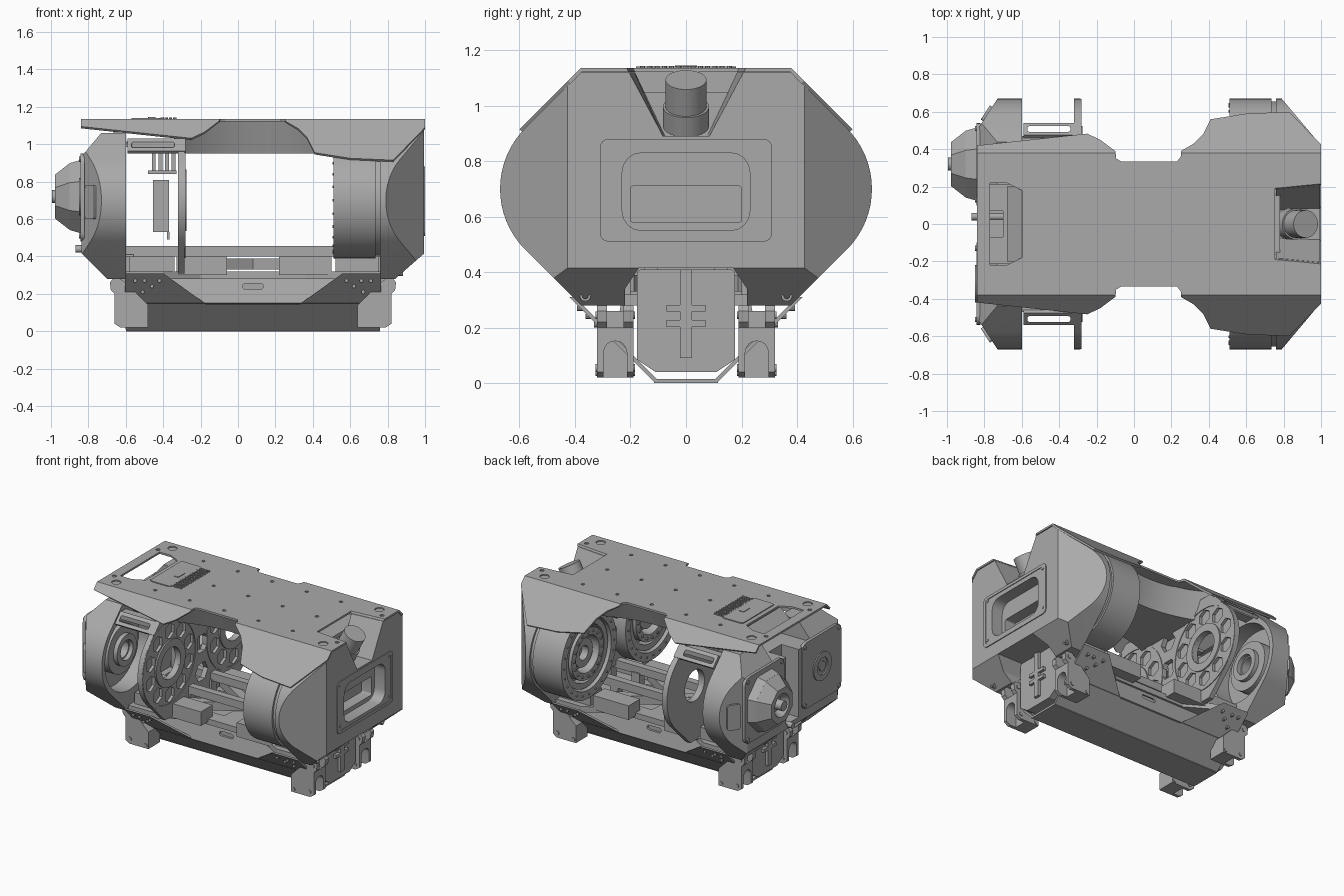
import bpy, bmesh
from math import sin, cos, pi, radians

if "Cube" in bpy.data.objects:
    bpy.data.objects.remove(bpy.data.objects["Cube"])

grey = bpy.data.materials.new("machined_grey")
grey.use_nodes = True
grey.diffuse_color = (.4, .4, .4, 1)
grey.node_tree.nodes["Principled BSDF"].inputs["Base Color"].default_value = (.4, .4, .4, 1)
SIDES = (1, -1)
HIP_Y, HIP_Z, HIP_R = .36, .7, .31
MID_X = .08


def finish(name, bm):
    bmesh.ops.recalc_face_normals(bm, faces=bm.faces)
    mesh = bpy.data.meshes.new(name)
    bm.to_mesh(mesh)
    bm.free()
    mesh.materials.append(grey)
    ob = bpy.data.objects.new(name, mesh)
    bpy.context.collection.objects.link(ob)
    return ob


def place(axis, u, v, w):
    return {"x": (w, u, v), "y": (u, w, v), "z": (u, v, w)}[axis]


def prism(name, axis, pts, a, b, taper=(1, 1), planes=()):
    """Extrude a 2D outline along an axis; planes trim the corners."""
    bm = bmesh.new()
    us, vs = zip(*pts)
    cu, cv = (min(us) + max(us)) / 2, (min(vs) + max(vs)) / 2
    lo = [bm.verts.new(place(axis, u, v, a)) for u, v in pts]
    hi = [bm.verts.new(place(axis, cu + (u - cu) * taper[0], cv + (v - cv) * taper[1], b)) for u, v in pts]
    bm.faces.new(lo)
    bm.faces.new(hi[::-1])
    for i in range(len(pts)):
        bm.faces.new((lo[i - 1], lo[i], hi[i], hi[i - 1]))
    for co, no in planes:
        geom = bm.verts[:] + bm.edges[:] + bm.faces[:]
        bmesh.ops.bisect_plane(bm, geom=geom, plane_co=co, plane_no=no, clear_outer=True)
        bmesh.ops.holes_fill(bm, edges=[e for e in bm.edges if e.is_boundary])
    return finish(name, bm)


def ngon(u, v, r, n=32, turn=0):
    return [(u + r * cos(turn + 2 * pi * i / n), v + r * sin(turn + 2 * pi * i / n)) for i in range(n)]


def rect(u0, u1, v0, v1, r=0):
    if not r:
        return [(u0, v0), (u1, v0), (u1, v1), (u0, v1)]
    corners = ((u1 - r, v1 - r), (u0 + r, v1 - r), (u0 + r, v0 + r), (u1 - r, v0 + r))
    return [(u + r * cos(pi * (k / 2 + j / 8)), v + r * sin(pi * (k / 2 + j / 8)))
            for k, (u, v) in enumerate(corners) for j in range(5)]


def box(name, x0, x1, y0, y1, z0, z1):
    return prism(name, "z", rect(x0, x1, y0, y1), z0, z1)


def cut(ob, *cutters):
    for c in cutters:
        mod = ob.modifiers.new("cut", "BOOLEAN")
        mod.operation, mod.object, mod.solver = "DIFFERENCE", c, "EXACT"
    bake(ob)
    for c in cutters:
        bpy.data.objects.remove(c)
    return ob


def bake(ob):
    dg = bpy.context.evaluated_depsgraph_get()
    dg.update()
    mesh = bpy.data.meshes.new_from_object(ob.evaluated_get(dg))
    ob.modifiers.clear()
    ob.data = mesh


def ring(name, axis, u, v, r, hole, a, b, n=40):
    return cut(prism(name, axis, ngon(u, v, r, n), a, b),
               prism("hole", axis, ngon(u, v, hole, n), a - .05, b + .05))


def both(half):
    return half + [(-u, v) for u, v in reversed(half)]


def both_v(half):
    return half + [(u, -v) for u, v in reversed(half)]


def hull(top, bottom, r=HIP_R):
    """Twin-hip outline: two circles wrapped by 45 degree tangents."""
    lean = r * 2 ** .5
    arc = [(HIP_Y + r * cos(radians(t)), HIP_Z + r * sin(radians(t))) for t in range(45, -46, -5)]
    return both([(HIP_Y + HIP_Z + lean - top, top)] + arc + [(bottom + lean + HIP_Y - HIP_Z, bottom)])


# Nose housing with planed corners
nose_planes = [((.79, s * .67, 0), (.25, s * .21, 0)) for s in SIDES] + [((.84, 0, .28), (.14, 0, -.16))]
nose = prism("nose_housing", "x", hull(1.12, .28), .76, .994, planes=nose_planes)


def notch():
    return prism("notch", "z", both_v([(.76, .075), (1.02, .085)]), .89, 1.16, taper=(1.05, 2.7))


arch = both([(.22, .2), (.22, .34), (.17, .415)])
cut(nose, notch(), prism("arch", "x", arch, .7, 1.1),
    prism("recess", "x", rect(-.23, .23, .55, .83, .07), .91, 1.05),
    prism("slot", "x", rect(-.2, .2, .58, .71, .01), .83, 1.05))
cut(prism("nose_frame", "x", rect(-.31, .31, .51, .88, .03), .98, 1),
    prism("opening", "x", rect(-.29, .29, .53, .86, .02), .995, 1.1),
    prism("opening", "x", rect(-.23, .23, .55, .83, .07), .9, 1.1))
for name, r, low, high in (("sensor_puck", .074, -.13, .06), ("sensor_collar", .083, -.13, -.05)):
    puck = prism(name, "z", ngon(0, 0, r), low, high)
    puck.location = (.89, 0, 1.04)
    puck.rotation_euler.y = radians(28)
for s in SIDES:
    for z in (.56, .85):
        prism("frame_screw", "x", ngon(s * .275, z, .011, 12), .98, .999)
    for z, x in ((1.09, .97), (.315, .87)):
        ring("corner_bolt", "x", s * .363, z, .02, .011, x - .06, x + .012, 16)

# Front hip drums with flanged faces
box("drum_bridge", .62, .78, -.3, .3, .42, 1.05)
for s in SIDES:
    y = s * HIP_Y
    ring("hip_drum", "x", y, HIP_Z, HIP_R, .25, .51, .735, 64)
    prism("drum_seam", "x", ngon(y, HIP_Z, .295, 64), .6, .77)
    ring("drum_outer_ring", "x", y, HIP_Z, .24, .2, .53, .61)
    ring("drum_inner_ring", "x", y, HIP_Z, .18, .13, .52, .61)
    ring("drum_hub", "x", y, HIP_Z, .1, .05, .55, .61)
    for u, v in ngon(y, HIP_Z, .155, 16):
        prism("hub_bolt", "x", ngon(u, v, .01, 8), .512, .53)
    for u, v in ngon(y, HIP_Z, .28, 24):
        prism("rim_bolt", "x", ngon(u, v, .007, 8), .504, .52)
for y in (-.1, 0, .1):
    ring("bridge_cell", "x", y, .7 + abs(y), .055, .04, .58, .63, 6)

# Ribbed bulkhead
bulkhead = prism("bulkhead", "x", hull(1.07, .31), -.32, -.285)
holes = [prism("hole", "x", ngon(0, z, .07, 6), -.4, -.2) for z in (.5, .7, .9)]
for s in SIDES:
    holes.append(prism("hole", "x", ngon(s * HIP_Y, HIP_Z, .11), -.4, -.2))
    holes += [prism("pocket", "x", ngon(u, v, .055, 6, pi / 6), -.305, -.2)
              for u, v in ngon(s * HIP_Y, HIP_Z, .225, 10, pi / 10)]
cut(bulkhead, *holes)
for s in SIDES:
    ring("bulkhead_ring", "x", s * HIP_Y, HIP_Z, .165, .11, -.31, -.275)
    ring("bulkhead_rim", "x", s * HIP_Y, HIP_Z, .309, .285, -.315, -.28, 64)

# Rear housing, hollowed, with motors inside
rear_planes = [((-.73, s * .67, 0), (-.17, s * .11, 0)) for s in SIDES]
rear_planes += [((-.7, 0, .28), (-.14, 0, -.14)), ((-.74, 0, 1.05), (-.12, 0, .1))]
rear = prism("rear_housing", "x", hull(1.06, .28), -.836, -.6, planes=rear_planes)
cut(rear, prism("arch", "x", arch, -1, -.5), box("gap", -1, -.7, -.07, .07, .45, 1.2),
    box("gap", -1, -.5, -.21, .21, .93, 1.2),
    *[prism("well", "x", ngon(s * HIP_Y, HIP_Z, .275, 48), -.72, -.5) for s in SIDES])
for s in SIDES:
    ring("rear_motor", "x", s * HIP_Y, HIP_Z, .17, .06, -.74, -.65)
    ring("motor_cap", "x", s * HIP_Y, HIP_Z, .11, .07, -.74, -.62)
    prism("end_panel", "x", rect(s * .32 - .22, s * .32 + .22, .48, .95, .05), -.82, -.842)
    for u, v in rect(s * .32 - .19, s * .32 + .19, .51, .92):
        prism("panel_bolt", "x", ngon(u, v, .014, 12), -.83, -.85)
    side = prism("side_plate", "y", rect(-.045, .045, .6, .78, .015), -.012, .012)
    side.location = (-.785, s * .59, 0)
    side.rotation_euler.z = s * radians(57)

# Tapered end cap on one panel, ring on the other
oct_turn = pi / 8
prism("cap_base", "x", ngon(.32, .72, .215, 8, oct_turn), -.83, -.9, (.9, .9))
cap = prism("cap_cone", "x", ngon(.32, .72, .193, 8, oct_turn), -.9, -.978, (.66, .66))
cut(cap, prism("dish", "x", ngon(.32, .72, .055), -.93, -1, (1.7, 1.7)))
prism("cap_knob", "x", ngon(.32, .72, .035, 20), -.92, -.995)
ring("panel_ring", "x", -.32, .72, .1, .06, -.85, -.83)
prism("panel_hub", "x", ngon(-.32, .72, .035, 20), -.83, -.85)
prism("rear_button", "x", ngon(.04, .44, .02, 16), -.7, -.87)

# Folded roof sheet with waist cutouts
edge = [(-.84, .42), (-.25, .483), (-.18, .45), (-.1, .39), (-.095, .35), (-.07, .335), (.23, .335),
        (.25, .36), (.25, .39), (.32, .43), (.37, .48), (.41, .56), (.6, .59), (.83, .6), (1, .425)]
FOLD, ROOF = .38, 1.135
bm = bmesh.new()
rows = []
for x, y in edge:
    f = min(y, FOLD)
    rows.append([bm.verts.new(p) for p in
                 ((x, -y, ROOF + f - y), (x, -f, ROOF), (x, f, ROOF), (x, y, ROOF + f - y))])
for a, b in zip(rows, rows[1:]):
    for i in range(3):
        bm.faces.new((a[i], b[i], b[i + 1], a[i + 1]))
bmesh.ops.remove_doubles(bm, verts=bm.verts, dist=1e-5)
bmesh.ops.dissolve_degenerate(bm, edges=bm.edges, dist=1e-5)
roof = finish("roof_sheet", bm)
if sum(p.normal.z for p in roof.data.polygons) < 0:
    roof.data.flip_normals()
sheet = roof.modifiers.new("thickness", "SOLIDIFY")
sheet.thickness, sheet.offset = .014, -1
bake(roof)
cut(roof, notch(), prism("window", "z", both_v([(-.77, .22), (-.68, .22), (-.6, .18)]), 1, 1.2),
    *[prism("screw_hole", "z", ngon(-.46 + .27 * i, y, .012, 12), 1.127, 1.2)
      for i in range(5) for y in (-.27, 0, .27)],
    *[prism("boss_hole", "z", ngon(x, s * y, r, 24), 1.127, 1.2) for s in SIDES
      for x, y, r in ((.89, .315, .031), (-.735, .315, .031), (.955, .25, .014), (-.8, .245, .014))])
prism("window_sill", "y", [(-.68, 1.05), (-.6, 1.12), (-.6, 1.1), (-.68, 1.03)], -.2, .2)

# Roof hatch with grip studs
prism("roof_hatch", "z", both_v([(-.57, .17), (-.55, .18), (-.42, .18), (-.4, .165)]), 1.13, 1.141)
prism("hatch_latch", "z", rect(-.48, -.44, -.04, .04, .01), 1.135, 1.145)
for i in range(4):
    for j in range(13):
        prism("grip_stud", "z", ngon(-.405 + .022 * i, (j - 6) * .026, .009, 8), 1.13, 1.143)

# Scooped spine beam beneath the roof
scoop = [(MID_X + .42 * t / 6, .25 + .13 * (t / 6) ** 2) for t in range(-6, 7)]
prism("spine_beam", "z", both_v(scoop), 1.125, .95, (1, .75))

# Tilted side grab handles
for s in SIDES:
    bar = [(s * .475, 1.03), (s * .54, .965), (s * .525, .95), (s * .46, 1.015)]
    cut(prism("grab_handle", "x", bar, -.59, -.28),
        prism("grip", "z", rect(-.57, -.34, s * .508 - .015, s * .508 + .015, .01), .9, 1.1))
    box("handle_arm", -.6, -.3, *sorted((s * .4, s * .47)), .985, 1.015)

# Electronics behind the bulkhead
box("circuit_box", -.455, -.37, -.1, .1, .53, .81)
box("circuit_stem", -.38, -.365, -.03, .03, .49, .53)
box("connector_block", -.48, -.33, -.12, .12, .84, .86)
for i in range(4):
    box("connector_pin", -.46 + .035 * i, -.44 + .035 * i, -.1, .1, .86, .97)

# Belly tray: flat keel and 45 degree flared ears
box("tray_keel", -.6, .76, -.115, .115, 0, .015)
ear = [(-.6, 0), (-.605, .31), (-.4, .31), (-.17, .145)]
for s in SIDES:
    wall = prism("tray_wall", "y", ear + [(2 * MID_X - x, z) for x, z in reversed(ear)], 0, .014)
    for v in wall.data.vertices:
        v.co.y = s * (.11 + v.co.z - v.co.y * 1.4)
    for end in SIDES:
        for dx, z in ((.5, .27), (.54, .24), (.58, .27), (.59, .21), (.63, .27)):
            prism("tray_bolt", "y", ngon(MID_X + end * dx, z, .01, 10),
                  s * (.1 + z), s * (.122 + z))
    slope = [(s * .2, .14), (s * .262, .15), (s * .235, .28), (s * .2, .28)]
    cut(prism("chassis_rail", "x", slope, -.6, .75),
        prism("status_slot", "y", rect(.025, .135, .225, .255, .014), s * .23, s * .3))
    for x0, x1 in ((-.58, -.34), (-.32, -.06), (.22, .5), (.52, .75)):
        box("floor_block", x0, x1, *sorted((s * .2, s * .33)), .3, .4)
    brace = box("cross_brace", -.4, .4, -.03, .03, .33, .39)
    brace.location.x = MID_X
    brace.rotation_euler.z = s * radians(32)

# Floor deck and battery
deck = both_v([(-.62, .37), (-.4, .37), (-.2, .25), (.36, .25), (.56, .37), (.78, .37)])
cut(prism("floor_deck", "z", deck, .28, .32),
    *[prism("bay", "z", rect(x, x + .26, -.15, .15, .03), .27, .4) for x in (-.26, .16)])
prism("battery_case", "x", both([(.1, .04), (.175, .09), (.175, .26), (.16, .28)]), -.62, .79)
for x0, x1, end in ((-.64, -.56, -.66), (.72, .8, .82)):
    prism("battery_cap", "x", both([(.11, .04), (.177, .085), (.177, .4), (.165, .41)]), x0, x1)
    a, b = sorted((end, (x0 + x1) / 2))
    box("cap_rib", a, b, -.022, .022, .09, .41)
    for z in (.215, .27):
        box("cap_grip", a, b, -.07, .07, z - .012, z + .012)
for s in SIDES:
    box("floor_rail", -.6, .74, *sorted((s * .1, s * .15)), .4, .455)
    for x in (-.53, -.3, .46, .68):
        box("rail_post", x - .03, x + .03, *sorted((s * .09, s * .15)), .28, .41)

# Four mounting feet
foot = [(-.66, .04), (-.63, .02), (-.48, .02), (-.48, .14), (-.55, .21), (-.6, .26),
        (-.63, .28), (-.67, .28), (-.685, .26), (-.68, .22), (-.66, .2)]
for s in SIDES:
    for end in SIDES:
        def along(x):
            return MID_X + end * (MID_X - x)
        y0, y1 = sorted((s * .19, s * .32))
        mid = s * .255
        arch_top = [(mid + .042 * cos(t * pi / 8), .11 + .042 * sin(t * pi / 8)) for t in range(9)]
        cut(prism("mount_foot", "y", [(along(x), z) for x, z in foot], y0, y1),
            prism("channel", "x", [(mid + .042, .01)] + arch_top + [(mid - .042, .01)], along(-.7), along(-.58)),
            box("clevis", *sorted((along(-.72), along(-.6))), mid - .03, mid + .03, .2, .3))
        for x, z in ((-.65, .245), (-.625, .055), (-.5, .04)):
            for y in (y0, y1):
                prism("foot_pin", "y", ngon(along(x), z, .014, 16), y - .006, y + .006)

for ob in bpy.context.scene.objects:
    if ob.type == "MESH":
        ob.data.shade_smooth()
        ob.data.set_sharp_from_angle(angle=radians(25))
